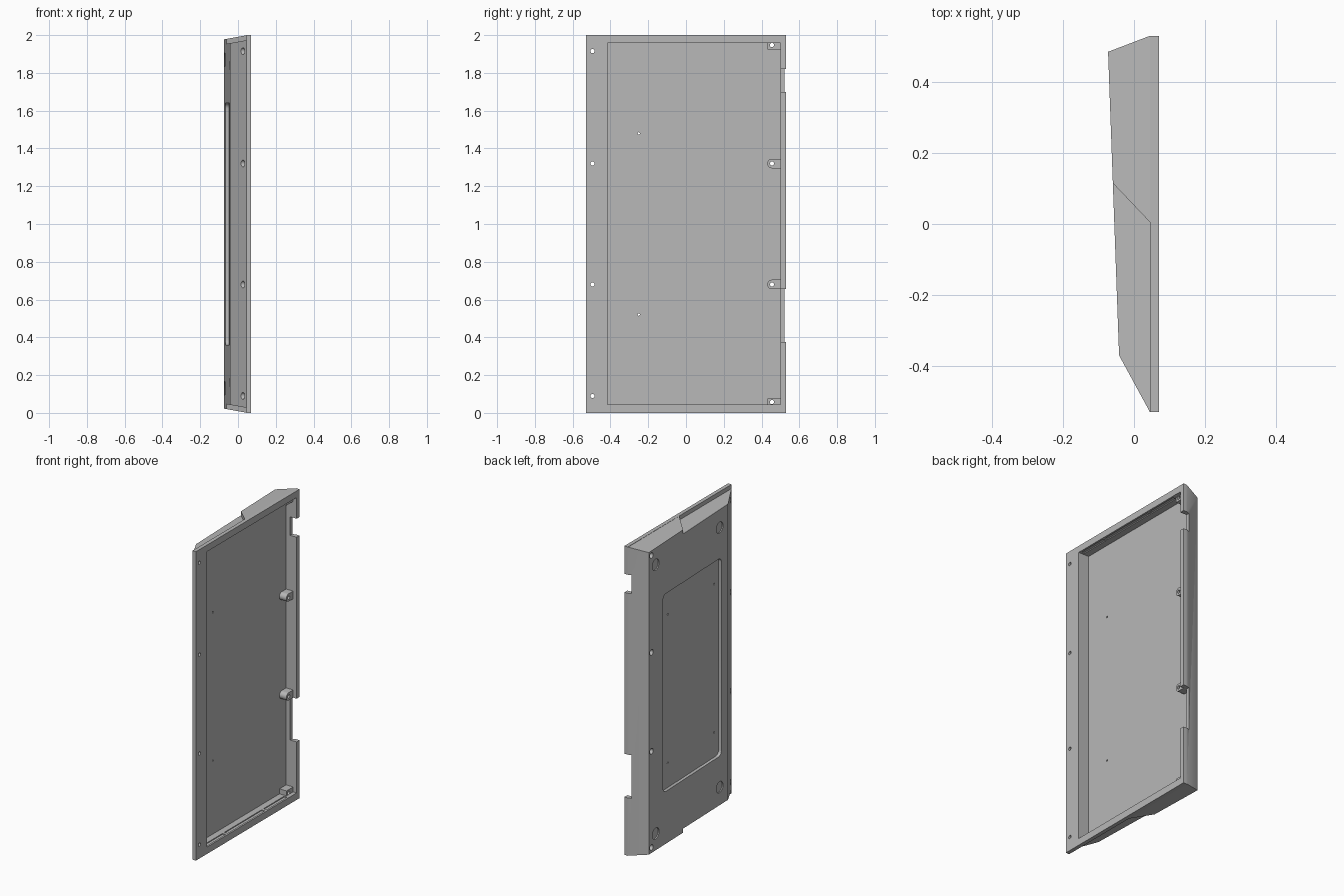
import bpy, bmesh, math
from mathutils import Matrix

if "Cube" in bpy.data.objects:
    bpy.data.objects.remove(bpy.data.objects["Cube"])

mat = bpy.data.materials.new("plain_grey")
mat.use_nodes = True
GREY = (0.48, 0.48, 0.48, 1)
mat.diffuse_color = GREY
mat.node_tree.nodes["Principled BSDF"].inputs["Base Color"].default_value = GREY


def finish(name, bm):
    bmesh.ops.recalc_face_normals(bm, faces=bm.faces)
    mesh = bpy.data.meshes.new(name)
    bm.to_mesh(mesh)
    bm.free()
    mesh.materials.append(mat)
    ob = bpy.data.objects.new(name, mesh)
    bpy.context.collection.objects.link(ob)
    return ob


def prism(name, profile, half):
    """Extrude an x-y profile along z, with end heights that vary with x."""
    bm = bmesh.new()
    low = [bm.verts.new((x, y, 1 - half(x))) for x, y in profile]
    top = [bm.verts.new((x, y, 1 + half(x))) for x, y in profile]
    bm.faces.new(low)
    bm.faces.new(top)
    for i in range(len(low)):
        j = (i + 1) % len(low)
        bm.faces.new((low[i], low[j], top[j], top[i]))
    return finish(name, bm)


def box(name, x, y, z):
    bm = bmesh.new()
    bmesh.ops.create_cube(bm, size=1)
    for v in bm.verts:
        v.co = [sum(r) / 2 + c * (r[1] - r[0]) for r, c in zip((x, y, z), v.co)]
    return finish(name, bm)


def rod(name, x0, x1, y, z, r, sides=24):
    """Cylinder lying along x."""
    bm = bmesh.new()
    place = Matrix.Translation(((x0 + x1) / 2, y, z)) @ Matrix.Rotation(math.pi / 2, 4, "Y")
    bmesh.ops.create_cone(bm, cap_ends=True, segments=sides, radius1=r, radius2=r,
                          depth=x1 - x0, matrix=place)
    return finish(name, bm)


def combine(target, tool, operation):
    mod = target.modifiers.new(operation, "BOOLEAN")
    mod.operation, mod.object, mod.solver = operation, tool, "EXACT"
    deps = bpy.context.evaluated_depsgraph_get()
    mesh = bpy.data.meshes.new_from_object(target.evaluated_get(deps))
    target.modifiers.clear()
    target.data = mesh
    bpy.data.objects.remove(tool)


def add(tool):
    combine(case, tool, "UNION")


def cut(tool):
    combine(case, tool, "DIFFERENCE")


RIM, FLOOR = 0.045, -0.005
SLOPE = math.atan2(0.031, 0.855)


def under(y):
    """x of the sloping underside."""
    return -0.042 - (y + 0.37) * math.tan(SLOPE)


# Rim plate and the two tapered halves of the shell
case = box("case_shell", (RIM, 0.07), (-0.53, 0.53), (0, 2))
add(prism("rear_half", [(0.05, 0.005), (RIM, 0.005), (under(0.115), 0.115),
                        (under(0.485), 0.485), (RIM, 0.53), (0.05, 0.53)],
          lambda x: min(0.999, 0.999 + (x - RIM) * 0.18)))
add(prism("front_half", [(0.05, -0.53), (RIM, -0.53), (under(-0.37), -0.37),
                         (under(0.115), 0.115), (0, 0.2), (0.05, 0.2)],
          lambda x: 0.973 + (x - RIM) * 0.18))

# Open tray
cut(box("tray", (FLOOR, 0.1), (-0.415, 0.5), (0.045, 1.957)))

# Shallow grooves under the rim at both ends
for z in ((0.039, 0.06), (1.94, 1.963)):
    for y in ((-0.40, -0.21), (-0.19, 0.19), (0.21, 0.42)):
        cut(box("groove", (0.036, 0.058), y, z))

# Screw bosses along the back wall
for z in (0.68, 1.32):
    add(rod("boss", -0.02, RIM, 0.455, z, 0.025))
    add(box("boss_web", (-0.02, RIM), (0.455, 0.503), (z - 0.025, z + 0.025)))
for z in ((0.035, 0.077), (1.925, 1.965)):
    add(box("corner_boss", (-0.02, RIM), (0.432, 0.503), z))

# Cable notches in the back wall
for z in ((0.375, 0.655), (1.70, 1.82)):
    cut(box("notch", (0.024, 0.1), (0.49, 0.6), z))

# Counterbored screw holes
for y, seat, rows in ((-0.495, 0.045, (0.09, 0.68, 1.32, 1.915)),
                      (0.455, -0.035, (0.057, 0.68, 1.32, 1.947))):
    for z in rows:
        cut(rod("head", -0.15, seat, y, z, 0.018))
        cut(rod("shank", -0.15, 0.15, y, z, 0.011, 16))

# Rounded recess in the underside
bm = bmesh.new()
bmesh.ops.create_cube(bm, size=1)
bmesh.ops.scale(bm, vec=(0.1, 0.63, 1.28), verts=bm.verts)
corners = [e for e in bm.edges if abs(e.verts[0].co.x - e.verts[1].co.x) > 0.05]
bmesh.ops.bevel(bm, geom=corners, offset=0.03, segments=6, profile=0.5, affect="EDGES")
bm.transform(Matrix.Translation((under(0.015) + 0.02 - 0.05, 0.015, 1))
             @ Matrix.Rotation(SLOPE, 4, "Z"))
cut(finish("recess", bm))

# Small fixing holes in the recess and round foot seats
for side in (-1, 1):
    cut(rod("fixing", -0.15, 0.1, -0.25, 1 + side * 0.48, 0.006, 12))
    cut(rod("blind_fixing", -0.15, -0.02, 0.25, 1 + side * 0.48, 0.006, 12))
    for y, z in ((0.41, 0.87), (-0.28, 0.84)):
        cut(rod("foot_seat", -0.15, under(y) + 0.008, y, 1 + side * z, 0.036, 32))

# Smooth only the round walls
bpy.ops.object.select_all(action="DESELECT")
case.select_set(True)
bpy.context.view_layer.objects.active = case
bpy.ops.object.shade_smooth_by_angle(angle=math.radians(25))
